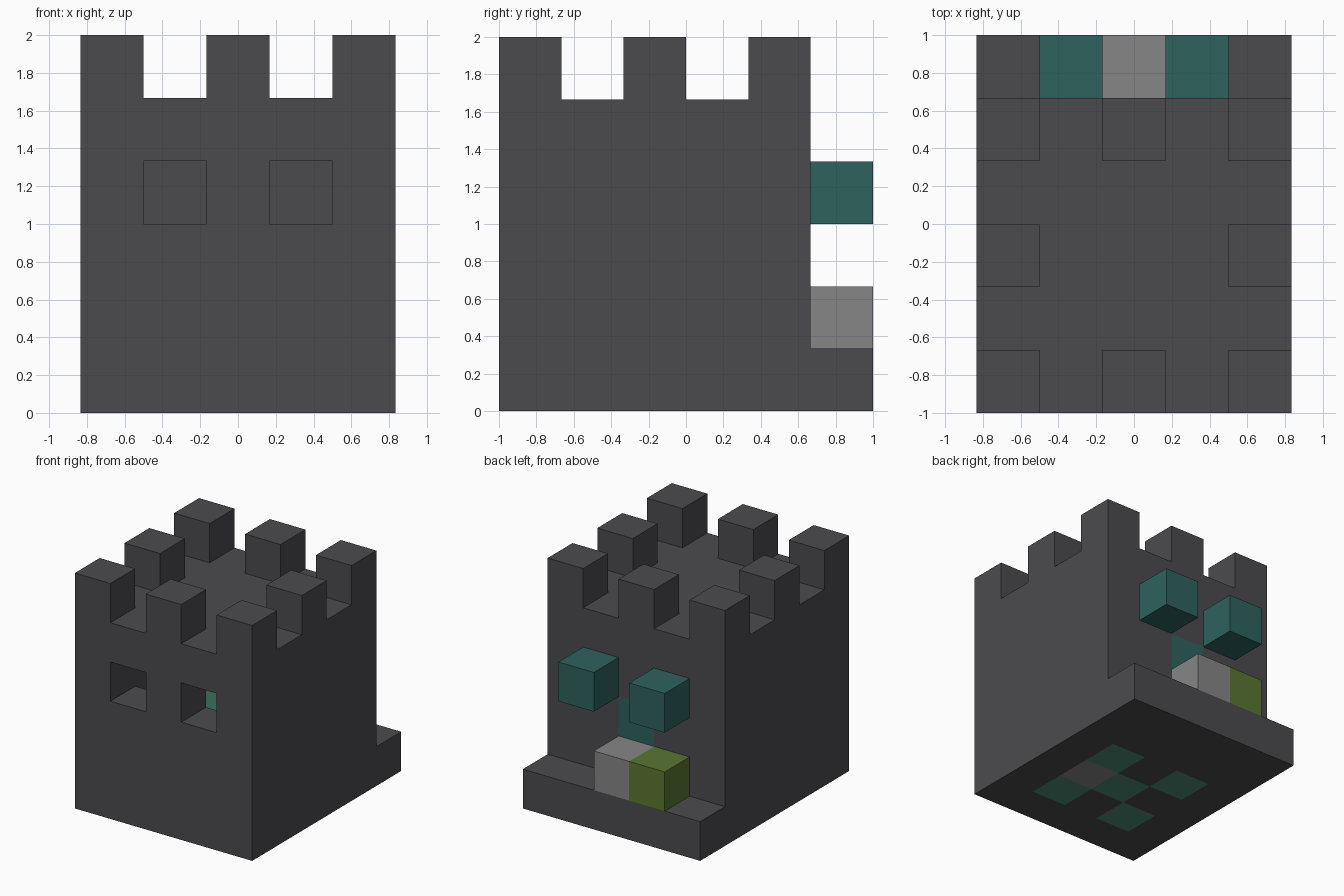
import bpy
import bmesh
from mathutils import Vector

if "Cube" in bpy.data.objects:
    bpy.data.objects.remove(bpy.data.objects["Cube"], do_unlink=True)

UNIT = 1 / 3
ORIGIN = Vector((-2.5, -3, 0))


def make_material(name, rgb):
    linear = [((c / 255 + 0.055) / 1.055) ** 2.4 for c in rgb] + [1]
    mat = bpy.data.materials.new(name)
    mat.use_nodes = True
    mat.diffuse_color = linear
    mat.node_tree.nodes["Principled BSDF"].inputs["Base Color"].default_value = linear
    return mat


stone = make_material("dark stone", (75, 74, 77))
grey = make_material("light grey", (134, 134, 134))
teal = make_material("deep teal", (46, 98, 92))
sea = make_material("sea green", (76, 140, 116))
moss = make_material("moss green", (90, 118, 48))


def block(xs, ys, zs):
    return {(x, y, z) for x in xs for y in ys for z in zs}


# Each part is a set of unit cells; later parts take cells from earlier ones
parts = {}


def add_part(name, cells, mat):
    for other, _ in parts.values():
        other -= cells
    parts[name] = (set(cells), mat)


# Hollow tower with two windows in the front
tower = block(range(5), range(5), range(5)) - block(range(1, 4), range(1, 4), range(1, 4))
add_part("tower_walls", tower - block((1, 3), (0,), (3,)), stone)

# Battlements around the roof edge
ring = block((0, 2, 4), (0, 2, 4), (5,)) - {(2, 2, 5)}
add_part("battlements", ring, stone)

# Step along the back
add_part("back_step", block(range(5), (5,), (0,)), stone)

# Blocks on the back wall and the step
add_part("right_back_block", {(1, 5, 3)}, teal)
add_part("left_back_block", {(3, 5, 3)}, teal)
add_part("back_wall_tile", {(2, 4, 2)}, teal)
add_part("grey_step_block", {(2, 5, 1)}, grey)
add_part("green_step_block", {(1, 5, 1)}, moss)

# Coloured tiles in the floor and a pillar inside
add_part("floor_tiles", block((1, 3), (1, 3), (0,)), sea)
add_part("grey_floor_tile", {(3, 2, 0)}, grey)
add_part("inner_pillar", block((2,), (2,), range(3)), sea)

filled = set().union(*(cells for cells, _ in parts.values()))


def build(name, cells, mat):
    bm = bmesh.new()
    for cell in sorted(cells):
        centre = Vector(cell) + Vector((0.5, 0.5, 0.5)) + ORIGIN
        for axis in range(3):
            for sign in (-1, 1):
                step = Vector((0, 0, 0))
                step[axis] = sign
                if tuple(int(c + s) for c, s in zip(cell, step)) in filled:
                    continue
                u = Vector((0, 0, 0))
                u[(axis + 1) % 3] = 0.5
                v = step.cross(u)
                mid = centre + step / 2
                corners = (mid - u - v, mid + u - v, mid + u + v, mid - u + v)
                bm.faces.new([bm.verts.new(c * UNIT) for c in corners])
    bmesh.ops.remove_doubles(bm, verts=bm.verts, dist=0.001)
    mesh = bpy.data.meshes.new(name)
    bm.to_mesh(mesh)
    bm.free()
    mesh.materials.append(mat)
    obj = bpy.data.objects.new(name, mesh)
    bpy.context.scene.collection.objects.link(obj)


for part_name, (part_cells, part_mat) in parts.items():
    build(part_name, part_cells, part_mat)
